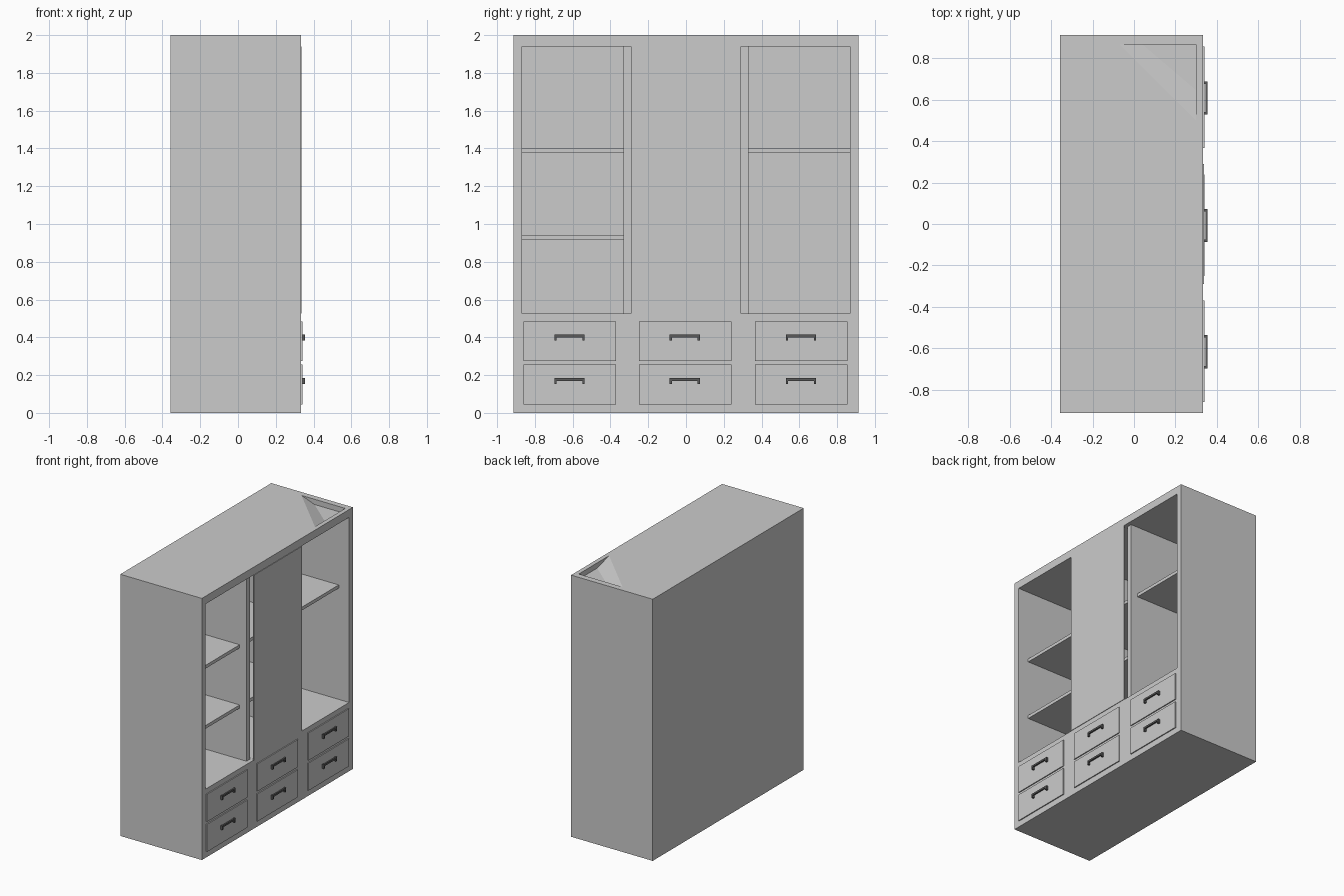
import bpy
import bmesh

if "Cube" in bpy.data.objects:
    bpy.data.objects.remove(bpy.data.objects["Cube"], do_unlink=True)


def material(name, grey):
    mat = bpy.data.materials.new(name)
    mat.use_nodes = True
    colour = (grey, grey, grey, 1)
    mat.diffuse_color = colour
    mat.node_tree.nodes["Principled BSDF"].inputs["Base Color"].default_value = colour
    return mat


BOARD = material("light grey board", 0.6)
METAL = material("dark grey metal", 0.1)


def add_object(name, bm, mat):
    bmesh.ops.recalc_face_normals(bm, faces=bm.faces)
    mesh = bpy.data.meshes.new(name)
    bm.to_mesh(mesh)
    bm.free()
    mesh.materials.append(mat)
    obj = bpy.data.objects.new(name, mesh)
    bpy.context.collection.objects.link(obj)
    return obj


def box(name, x, y, z, mat=BOARD):
    bm = bmesh.new()
    bmesh.ops.create_cube(bm, size=1)
    for v in bm.verts:
        v.co = [lo + (c + 0.5) * (hi - lo) for c, (lo, hi) in zip(v.co, (x, y, z))]
    return add_object(name, bm, mat)


def cut(target, cutter):
    mod = target.modifiers.new("cut", "BOOLEAN")
    mod.operation = "DIFFERENCE"
    mod.solver = "EXACT"
    mod.object = cutter
    cutter.hide_render = True
    bpy.context.view_layer.objects.active = target
    bpy.ops.object.modifier_apply(modifier=mod.name)
    bpy.data.objects.remove(cutter, do_unlink=True)


# Carcass: one solid block with a wide opening at the front
BACK, FRONT = -0.357, 0.333
INNER = BACK + 0.04
LOW, HIGH = 0.525, 1.94
SIDE = 0.867
carcass = box("carcass", (BACK, FRONT), (-0.912, 0.912), (0, 2))
cut(carcass, box("opening_cutter", (INNER, 0.5), (-SIDE, SIDE), (LOW, HIGH)))

# Sunken corner of the top, with a sloping diagonal side
bm = bmesh.new()
rings = []
for x, y, z in ((-0.07, 0.5, 2.0), (0.04, 0.645, 1.96)):
    rings.append([bm.verts.new((px, py, z))
                  for px, py in ((x, SIDE), (0.3, SIDE), (0.3, y))])
top, bottom = rings
lid = [bm.verts.new((v.co.x, v.co.y, 2.1)) for v in top]
for upper, lower in ((lid, top), (top, bottom)):
    for i in range(3):
        j = (i + 1) % 3
        bm.faces.new((upper[i], upper[j], lower[j], lower[i]))
bm.faces.new(lid)
bm.faces.new(bottom[::-1])
cut(carcass, add_object("top_recess_cutter", bm, BOARD))

# Upright partitions and the thin middle door
for name, y in (("right_partition", (-0.33, -0.29)), ("left_partition", (0.29, 0.33))):
    box(name, (INNER, 0.303), y, (LOW, HIGH))
box("middle_door", (0.33, 0.337), (-0.29, 0.29), (LOW, HIGH))

# Shelves
bays = {"right": (-SIDE, -0.33), "middle": (-0.29, 0.29), "left": (0.33, SIDE)}
for side, level, z in (("right", "upper", 1.4), ("right", "lower", 0.94),
                       ("middle", "upper", 1.4), ("middle", "lower", 0.94),
                       ("left", "upper", 1.4)):
    box(f"{side}_{level}_shelf", (INNER, 0.245), bays[side], (z - 0.025, z))

# Drawer fronts with bracket handles
for side, y in (("right", -0.615), ("middle", -0.005), ("left", 0.611)):
    for level, z in (("lower", 0.15), ("upper", 0.38)):
        name = f"{side}_{level}_drawer"
        box(name, (FRONT - 0.01, 0.341), (y - 0.245, y + 0.245), (z - 0.105, z + 0.105))
        grip = z + 0.02
        box(name + "_handle_bar", (0.345, 0.356), (y - 0.082, y + 0.078),
            (grip, grip + 0.014), METAL)
        for end, ey in (("right", y - 0.082), ("left", y + 0.066)):
            box(f"{name}_handle_{end}_leg", (0.34, 0.356), (ey, ey + 0.012),
                (grip - 0.018, grip + 0.014), METAL)
